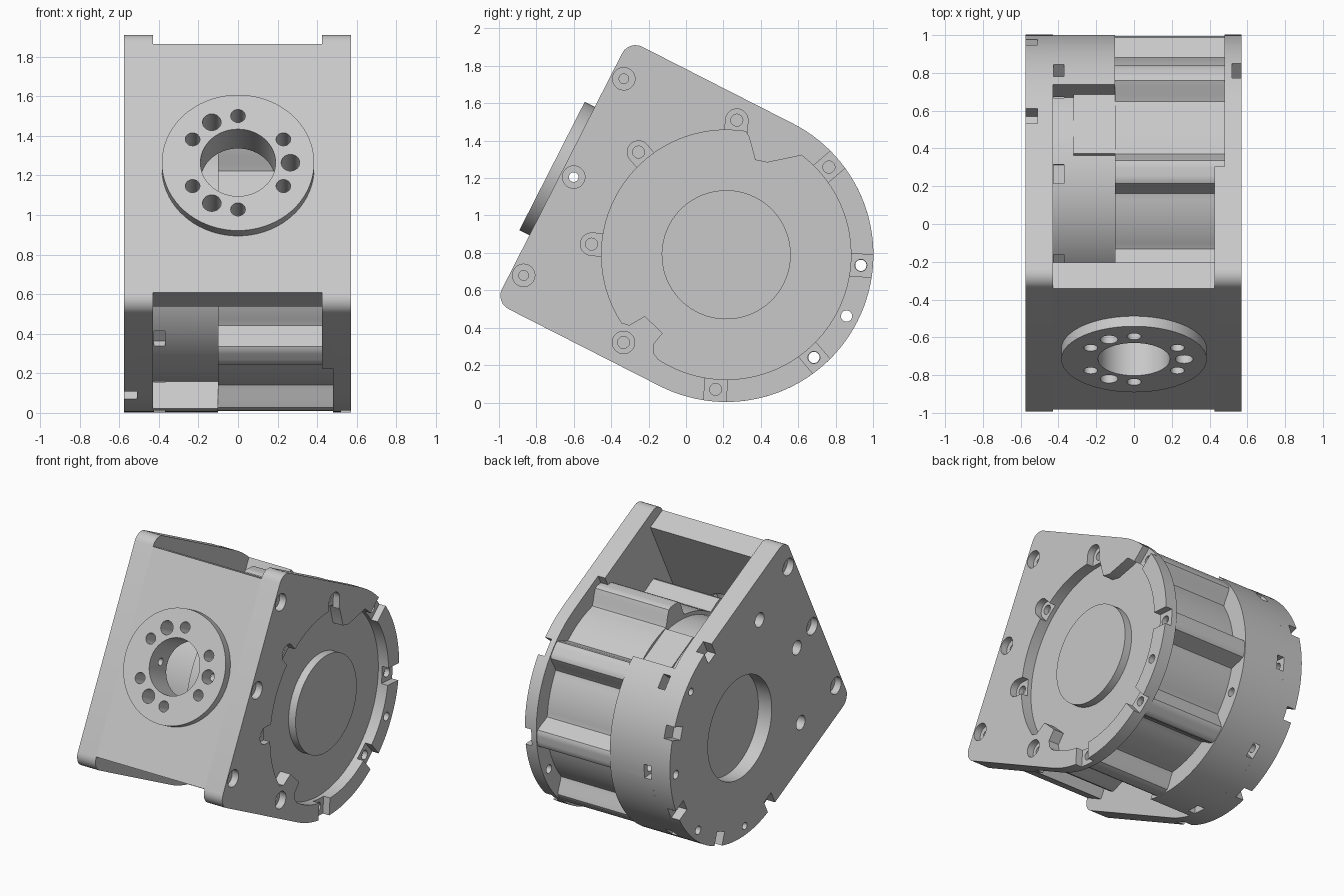
import bpy, bmesh
from math import radians, cos, sin
from mathutils import Matrix, Vector

cube = bpy.data.objects.get("Cube")
if cube:
    bpy.data.objects.remove(cube, do_unlink=True)

grey = bpy.data.materials.new("machined_grey")
grey.use_nodes = True
GREY = (0.58, 0.58, 0.58, 1)
grey.diffuse_color = GREY
grey.node_tree.nodes["Principled BSDF"].inputs["Base Color"].default_value = GREY

# Unit is built upright (x across, y back, z up), then tilted about x
TILT = Matrix.Translation((0, 0.215, 0.79)) @ Matrix.Rotation(radians(-27), 4, 'X')
R = 0.787        # outer radius and half height
FRONT = -0.985   # front face depth
SCREW_R = 0.722  # screw circle
RIDGES = [22.5 + 45 * k for k in range(8)]
parts = []


def polar(r, a):
    return (r * cos(radians(a)), r * sin(radians(a)))


def circle(r, n=72, c=(0, 0)):
    return [(c[0] + p[0], c[1] + p[1]) for p in (polar(r, 360 * i / n) for i in range(n))]


def rect(y0, y1, z0, z1):
    return [(y0, z0), (y1, z0), (y1, z1), (y0, z1)]


def slot(r0, r1, width, a):
    """Rectangle pointing outward at angle a."""
    ca, sa, w = cos(radians(a)), sin(radians(a)), width / 2
    return [(r * ca - t * sa, r * sa + t * ca)
            for r, t in ((r0, -w), (r1, -w), (r1, w), (r0, w))]


def solid(name, prisms, axis='X'):
    """Closed mesh from (outline, start, end) prisms along x or y."""
    bm = bmesh.new()
    for pts, a, b in prisms:
        place = (lambda p, h: (h, *p)) if axis == 'X' else (lambda p, h: (p[0], h, p[1]))
        lo = [bm.verts.new(place(p, a)) for p in pts]
        hi = [bm.verts.new(place(p, b)) for p in pts]
        faces = [bm.faces.new(lo), bm.faces.new(hi)]
        for i in range(len(pts)):
            j = (i + 1) % len(pts)
            faces.append(bm.faces.new((lo[i], lo[j], hi[j], hi[i])))
        bmesh.ops.recalc_face_normals(bm, faces=faces)
    me = bpy.data.meshes.new(name)
    bm.to_mesh(me)
    bm.free()
    ob = bpy.data.objects.new(name, me)
    bpy.context.collection.objects.link(ob)
    return ob


def part(name, prisms, axis='X'):
    ob = solid(name, prisms, axis)
    ob.data.materials.append(grey)
    parts.append(ob)
    return ob


def cut(ob, prisms, axis='X'):
    """Subtract prisms and bake the result."""
    cutter = solid("cutter", prisms, axis)
    cutter.hide_render = True
    mod = ob.modifiers.new("cut", 'BOOLEAN')
    mod.operation, mod.solver, mod.object = 'DIFFERENCE', 'EXACT', cutter
    mod.use_self = True
    deps = bpy.context.evaluated_depsgraph_get()
    me = bpy.data.meshes.new_from_object(ob.evaluated_get(deps))
    ob.modifiers.clear()
    ob.data = me
    bpy.data.objects.remove(cutter, do_unlink=True)


# D-shaped side plate outline with two rounded front corners
c = 0.08
d_shape = [polar(R, a) for a in range(-90, 91, 3)]
for z, start in ((R - c, 90), (c - R, 180)):
    for a in range(start, start + 91, 15):
        p = polar(c, a)
        d_shape.append((FRONT + c + p[0], z + p[1]))

# Front plate and mounting flange
front_plate = part("front_plate", [(rect(FRONT, -0.83, -0.705, 0.705), -0.43, 0.425)])
flange = part("front_flange", [(circle(0.385), FRONT - 0.06, FRONT)], 'Y')
flange_holes = [(circle(0.19), -1.2, -0.7)]
flange_holes += [(circle(0.037, 24, polar(0.265, a)), -1.2, -0.88)
                 for a in (30, 90, 150, 210, 270, 330)]
flange_holes += [(circle(0.047, 24, polar(0.265, a)), -1.2, -0.7) for a in (0, 120, 240)]
for ob in (front_plate, flange):
    cut(ob, flange_holes, 'Y')

# Left side plate: thinner at the back, with a keyed round recess
left_plate = part("left_side_plate", [(d_shape, 0.425, 0.57)])
pads = ((82, 106, [(0.64, 82), (0.54, 93), (0.53, 100), (0.64, 106)]),
        (243, 261, [(0.64, 243), (0.545, 244), (0.54, 258), (0.62, 258), (0.655, 261)]))
recess = []
for a in range(0, 360, 4):
    pad = next((p for p in pads if p[0] <= a <= p[1]), None)
    if pad is None:
        recess.append(polar(0.667, a))
    elif a - 4 < pad[0]:
        recess += [polar(r, b) for r, b in pad[2]]
cut(left_plate, [(rect(-0.3, 1, -1, 1), 0.3, 0.48)])
cut(left_plate, [(recess, 0.49, 0.7)])
pockets = []
for a in RIDGES:
    open_rim = cos(radians(a)) > 0
    if abs(a - 247.5) > 1:
        pockets.append((slot(0.62, 0.85 if open_rim else SCREW_R, 0.12, a), 0.52, 0.7))
    if not open_rim:
        pockets.append((circle(0.06, 32, polar(SCREW_R, a)), 0.52, 0.7))
cut(left_plate, pockets)
cut(left_plate, [(circle(0.032, 24, polar(SCREW_R, a)), 0.44, 0.7) for a in RIDGES])
part("left_centre_disc", [(circle(0.345), 0.485, 0.545)])

# Ridged barrel: smooth bumps on the screw lines
profile = []
for i in range(240):
    a = i * 1.5
    off = abs((a - 22.5 + 22.5) % 45 - 22.5)
    bump = min(1, max(0, (9.5 - off) / 6))
    profile.append(polar(0.665 + 0.115 * bump * bump * (3 - 2 * bump), a))
barrel = part("ridged_barrel", [(profile, -0.1, 0.485)])

# Plain core, connector block and outer skirt
core = part("core_drum", [(circle(0.64), -0.43, -0.1)])
part("connector_block", [(rect(-0.15, 0.2, 0.5, 0.645), -0.32, -0.1)])
edge = 75.3
skirt_outline = [polar(R, edge * (i / 24 - 1)) for i in range(49)]
skirt = part("rear_skirt", [(skirt_outline, -0.43, -0.1)])
nut_slots = [(slot(0.6, 0.9, 0.1, a), -0.425, -0.37) for a in RIDGES]
for ob in (core, skirt):
    cut(ob, nut_slots)

# Right side plate: centre recess, screw holes and rim notches
right_plate = part("right_side_plate", [(d_shape, -0.575, -0.43)])
cut(right_plate, [(circle(0.36), -0.7, -0.47)])
cut(right_plate, [(slot(0.69, 0.9, 0.09, a), -0.7, -0.51) for a in range(-90, 91, 45)])
cut(right_plate, [(circle(0.05, 32, polar(SCREW_R, a)), -0.7, -0.47) for a in (135, 180, 225)])
cut(right_plate, [(circle(0.025, 24, polar(SCREW_R, a)), -0.7, -0.45) for a in RIDGES[:2] + RIDGES[6:]])

# Counterbored screws that hold the side plates to the front plate
for z in (-0.59, 0, 0.59):
    spot = (-0.915, z)
    for ob, x0, x1 in ((left_plate, 0.52, 0.7), (right_plate, -0.7, -0.525)):
        cut(ob, [(circle(0.06, 32, spot), x0, x1)])
        depth = (-0.8, 0.8) if z == 0 else (x0 - 0.05, x1 + 0.05)
        cut(ob, [(circle(0.026, 20, spot), *depth)])
cut(front_plate, [(circle(0.026, 20, (-0.915, 0)), -0.8, 0.8)])

# Holes running through the full width along the rear
through = [(circle(0.03, 24, polar(SCREW_R, a)), -0.8, 0.8) for a in (22.5, 0, -22.5)]
for ob in (left_plate, barrel, skirt, right_plate):
    cut(ob, through)

# Tilt everything and shade smooth with sharp edges kept
bpy.ops.object.select_all(action='DESELECT')
for ob in parts:
    ob.data.transform(TILT)
    ob.select_set(True)
bpy.context.view_layer.objects.active = parts[0]
bpy.ops.object.shade_smooth_by_angle(angle=radians(30))
